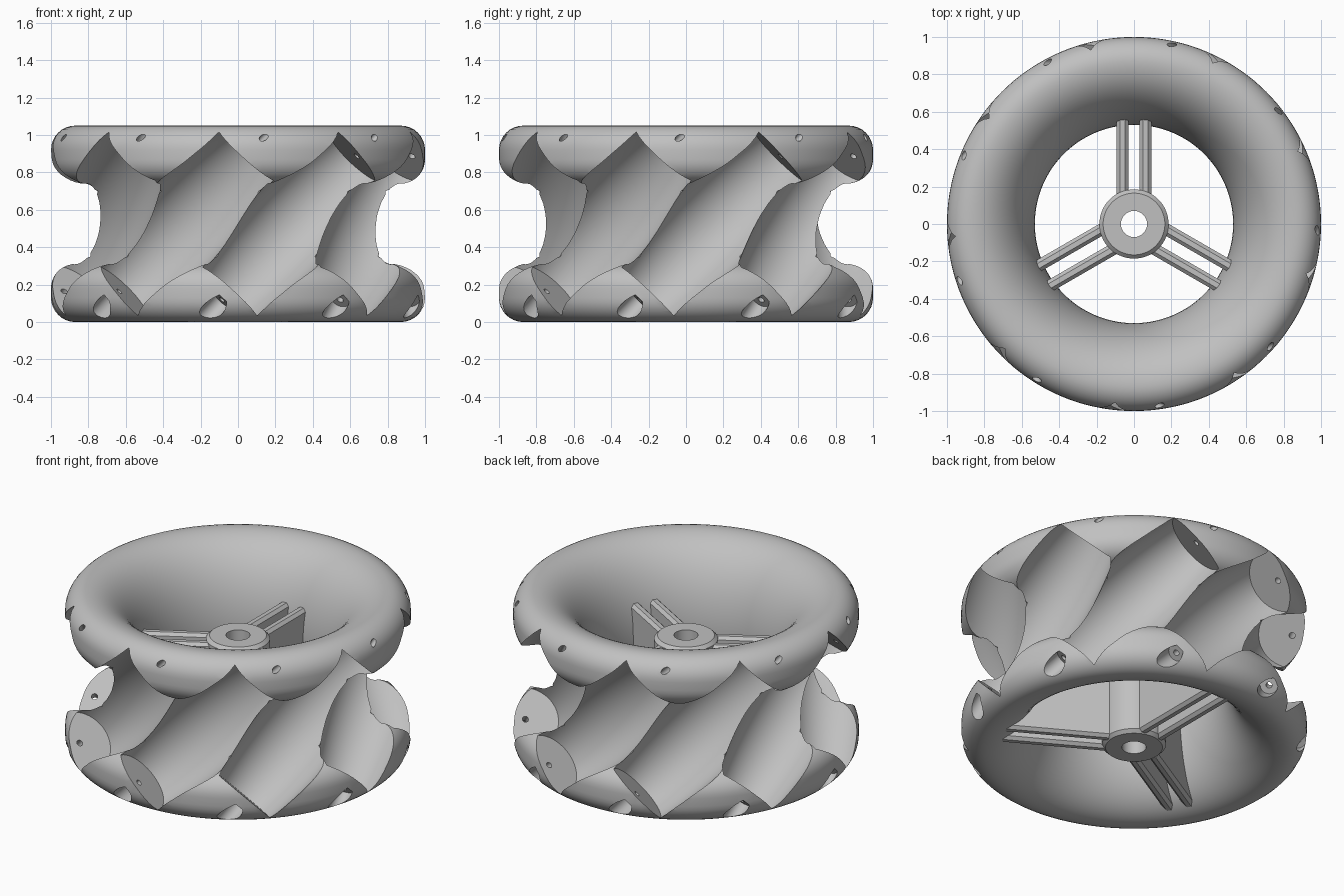
import bpy, bmesh, math
from math import sin, cos, pi, radians
from mathutils import Matrix

if "Cube" in bpy.data.objects:
    bpy.data.objects.remove(bpy.data.objects["Cube"])

grey = bpy.data.materials.new("light grey")
grey.use_nodes = True
grey.diffuse_color = (0.53, 0.53, 0.53, 1)
grey.node_tree.nodes["Principled BSDF"].inputs["Base Color"].default_value = grey.diffuse_color

MID = 0.525                    # middle height of the wheel
INNER, BULGE = 0.87, 0.34      # centre radius and depth of the inner wall arc


def finish(name, bm):
    bmesh.ops.recalc_face_normals(bm, faces=bm.faces)
    mesh = bpy.data.meshes.new(name)
    bm.to_mesh(mesh)
    bm.free()
    obj = bpy.data.objects.new(name, mesh)
    bpy.context.collection.objects.link(obj)
    mesh.materials.append(grey)
    return obj


def lathe(name, profile, steps, closed):
    """Revolve (radius, height) points; open profiles get end caps."""
    bm = bmesh.new()
    rings = [[bm.verts.new((r * cos(2 * pi * i / steps), r * sin(2 * pi * i / steps), z))
              for i in range(steps)] for r, z in profile]
    pairs = list(zip(rings, rings[1:]))
    if closed:
        pairs.append((rings[-1], rings[0]))
    else:
        bm.faces.new(rings[0])
        bm.faces.new(rings[-1])
    for a, b in pairs:
        for i in range(steps):
            j = (i + 1) % steps
            bm.faces.new((a[i], a[j], b[j], b[i]))
    return finish(name, bm)


def activate(obj):
    bpy.ops.object.select_all(action='DESELECT')
    obj.select_set(True)
    bpy.context.view_layer.objects.active = obj


def smooth(obj, angle=30):
    activate(obj)
    bpy.ops.object.shade_smooth_by_angle(angle=radians(angle))


def arc(cx, cz, rx, rz, start, end, n):
    return [(cx + rx * cos(radians(start + (end - start) * i / n)),
             cz + rz * sin(radians(start + (end - start) * i / n))) for i in range(n + 1)]


def inner_radius(z):
    return INNER - BULGE * math.sqrt(max(0, 1 - ((z - MID) / MID) ** 2))


# Wheel body: arched inner wall, rounded rims, waisted outside
upper = arc(0.87, 0.92, 0.13, 0.13, 90, 0, 8)
upper += arc(0.87, 0.87, 0.13, 0.13, 0, -80, 8) + [(0.79, 0.7)]
lower = [(r, 2 * MID - z) for r, z in reversed(upper)]
inner = arc(INNER, MID, BULGE, MID, 270, 90, 40)[1:-1]
body = lathe("wheel_body", upper + lower + inner, 144, True)

# Nine slanted barrel pockets with pin hole and counterbore
HALF = 0.51
barrel = [(0.25 - 0.055 * (k / 10) ** 2, HALF * k / 10) for k in range(-10, 11)]
pocket = ([(0.052, -0.85), (0.052, -0.575), (0.018, -0.575), (0.018, -HALF)] + barrel
          + [(0.018, HALF), (0.018, 0.85)])
for k in range(9):
    cutter = lathe("pocket_cutter", pocket, 48, False)
    cutter.data.transform(Matrix.Rotation(radians(10 + 40 * k), 4, 'Z')
                          @ Matrix.Translation((0.865, 0, MID))
                          @ Matrix.Rotation(radians(-45), 4, 'X'))
    cutter.hide_render = True
    activate(body)
    mod = body.modifiers.new("pocket", 'BOOLEAN')
    mod.operation = 'DIFFERENCE'
    mod.solver = 'EXACT'
    mod.object = cutter
    bpy.ops.object.modifier_apply(modifier=mod.name)
    bpy.data.objects.remove(cutter)
smooth(body)

# Central hub with chamfered rims and an axle bore
hub = lathe("hub", [(0.07, 0.02), (0.165, 0.02), (0.185, 0.04), (0.185, 0.74),
                    (0.165, 0.76), (0.07, 0.76)], 64, True)
smooth(hub)

# Three pairs of upright spoke plates that follow the inner wall
LOW, HIGH = 0.025, 0.74
heights = [LOW + (HIGH - LOW) * i / 20 for i in range(21)]
outline = [(0.16, HIGH), (0.16, LOW)] + [(inner_radius(z) + 0.012, z) for z in heights]
for k in range(3):
    for side in (-1, 1):
        bm = bmesh.new()
        face = bm.faces.new([bm.verts.new((r, side * 0.03, z)) for r, z in outline])
        new = bmesh.ops.extrude_face_region(bm, geom=[face])["geom"]
        bmesh.ops.translate(bm, vec=(0, side * 0.063, 0),
                            verts=[v for v in new if isinstance(v, bmesh.types.BMVert)])
        edges = [e for e in bm.edges if abs(e.verts[0].co.y - e.verts[1].co.y) < 0.001
                 and abs(e.verts[0].co.z - e.verts[1].co.z) < 0.001]
        bmesh.ops.bevel(bm, geom=edges, offset=0.018, segments=1, affect='EDGES')
        bm.transform(Matrix.Rotation(radians(90 + 120 * k), 4, 'Z'))
        finish("spoke_plate", bm)
